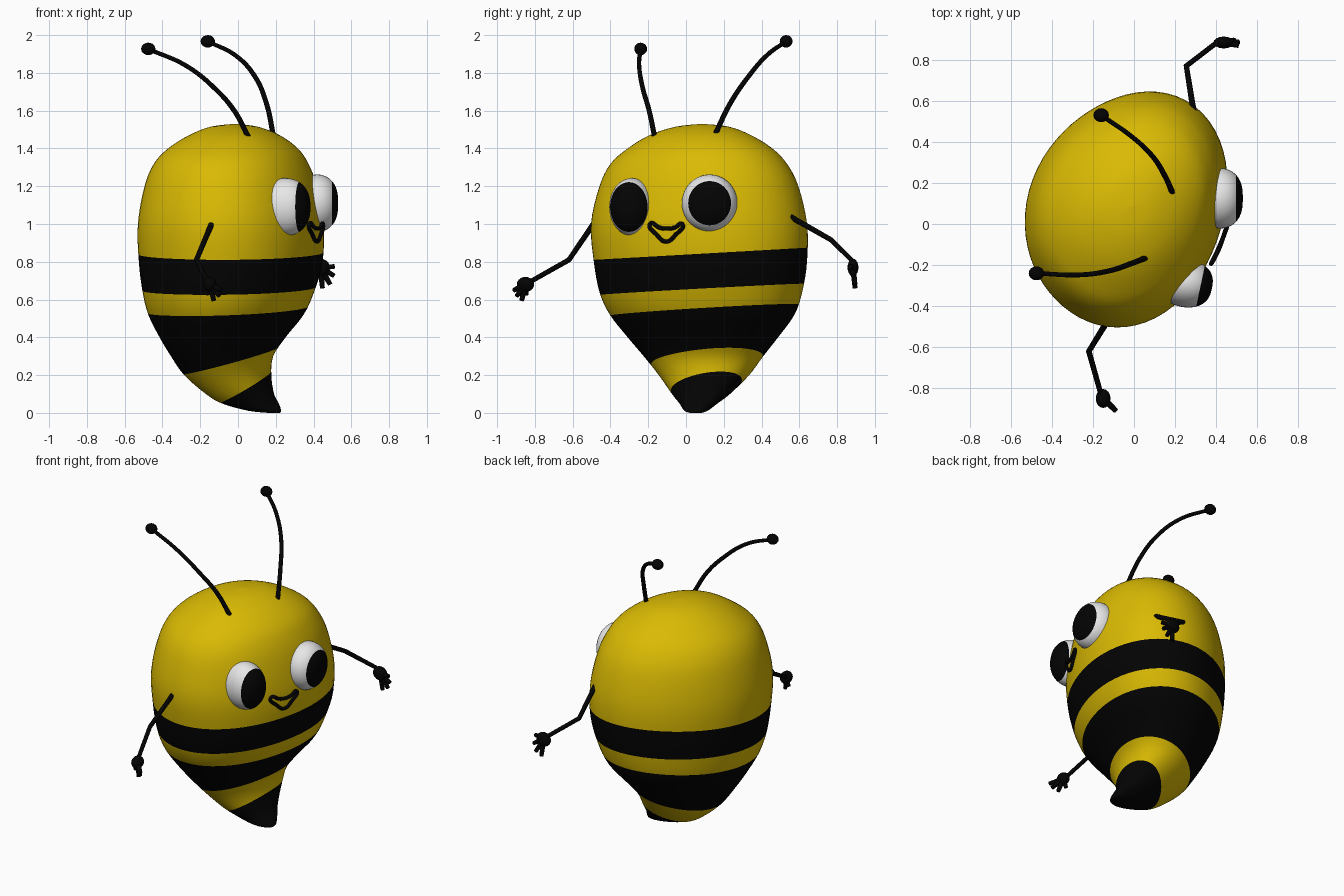
import bpy
import bmesh
import math
from mathutils import Vector, Matrix

starter = bpy.data.objects.get("Cube")
if starter:
    bpy.data.objects.remove(starter, do_unlink=True)


def make_material(name, colour):
    material = bpy.data.materials.new(name)
    material.use_nodes = True
    rgba = (*colour, 1)
    material.diffuse_color = rgba
    material.node_tree.nodes["Principled BSDF"].inputs["Base Color"].default_value = rgba
    return material


YELLOW = make_material("honey yellow", (.7, .49, .001))
BLACK = make_material("soft black", (.001, .001, .001))
WHITE = make_material("eye white", (.8, .8, .8))


def finish(bm, name, materials):
    """Turn a bmesh into a smooth shaded object."""
    bmesh.ops.recalc_face_normals(bm, faces=bm.faces)
    mesh = bpy.data.meshes.new(name)
    bm.to_mesh(mesh)
    bm.free()
    for material in materials:
        mesh.materials.append(material)
    obj = bpy.data.objects.new(name, mesh)
    bpy.context.collection.objects.link(obj)
    smooth(obj)


def smooth(obj):
    bpy.ops.object.select_all(action='DESELECT')
    obj.select_set(True)
    bpy.context.view_layer.objects.active = obj
    bpy.ops.object.shade_smooth_by_angle(angle=math.radians(50))


def tube(name, points, radius, curved=False, closed=False, tip=1.0):
    """Black round tube along a path, converted to a mesh."""
    curve = bpy.data.curves.new(name, 'CURVE')
    curve.dimensions = '3D'
    curve.bevel_depth = radius
    curve.bevel_resolution = 3
    curve.use_fill_caps = True
    spline = curve.splines.new('BEZIER' if curved else 'POLY')
    knots = spline.bezier_points if curved else spline.points
    knots.add(len(points) - 1)
    for i, (knot, point) in enumerate(zip(knots, points)):
        knot.radius = 1 + (tip - 1) * i / (len(points) - 1)
        if curved:
            knot.co = point
            knot.handle_left_type = knot.handle_right_type = 'AUTO'
        else:
            knot.co = (*point, 1)
    spline.use_cyclic_u = closed
    curve.materials.append(BLACK)
    obj = bpy.data.objects.new(name, curve)
    bpy.context.collection.objects.link(obj)
    bpy.ops.object.select_all(action='DESELECT')
    obj.select_set(True)
    bpy.context.view_layer.objects.active = obj
    bpy.ops.object.convert(target='MESH')
    smooth(bpy.context.view_layer.objects.active)


def ball(name, centre, size):
    """Black ellipsoid."""
    bm = bmesh.new()
    bmesh.ops.create_uvsphere(bm, u_segments=16, v_segments=10, radius=1)
    bmesh.ops.transform(bm, verts=bm.verts,
                        matrix=Matrix.LocRotScale(Vector(centre), None, Vector(size)))
    finish(bm, name, [BLACK])


# Body outline: height, back, front, right and left limits of each ring
OUTLINE = [
    (0, .16, .222, .02, .08), (.012, .05, .228, -.01, .115),
    (.05, -.085, .215, -.035, .165), (.1, -.17, .19, -.075, .23),
    (.2, -.285, .175, -.145, .33), (.3, -.355, .185, -.225, .403),
    (.4, -.415, .25, -.31, .48), (.52, -.475, .345, -.405, .565),
    (.64, -.505, .4, -.46, .605), (.8, -.525, .445, -.49, .63),
    (1, -.53, .45, -.505, .63), (1.2, -.495, .415, -.46, .585),
    (1.32, -.445, .37, -.4, .525), (1.4, -.37, .315, -.31, .45),
    (1.47, -.26, .22, -.195, .34), (1.515, -.145, .105, -.055, .225),
    (1.53, -.02, -.01, .08, .09)]
# Stripe edges as planes: height, slope along x, slope along y
STRIPES = [(.838, 0, .057), (.65, .01, .053), (.54, .03, .055),
           (.28, .27, .04), (.105, .58, .07)]
SEGMENTS, STEPS, TWIST = 64, 4, .12


def blend(a, b, c, d, t):
    """Smooth curve through b and c."""
    return b + t / 2 * (c - a + t * (2 * a - 5 * b + 4 * c - d + t * (3 * (b - c) + d - a)))


def body_rows():
    last = len(OUTLINE) - 1
    for i in range(last):
        keys = [OUTLINE[min(max(i + k, 0), last)] for k in (-1, 0, 1, 2)]
        for step in range(STEPS):
            yield [blend(*values, step / STEPS) for values in zip(*keys)]
    yield OUTLINE[last]


# Body: lofted rings, fuller on the front left, cut along the stripe edges
bm = bmesh.new()
rings = []
for z, x0, x1, y0, y1 in body_rows():
    ring = []
    for s in range(SEGMENTS):
        a = math.tau * s / SEGMENTS
        swell = 1 + math.sin(2 * a) * (.019 + .033 * (math.cos(a) + math.sin(a)))
        x = (x0 + x1) / 2 + (x1 - x0) / 2 * math.cos(a) * swell
        y = (y0 + y1) / 2 + (y1 - y0) / 2 * math.sin(a + TWIST) * swell
        ring.append(bm.verts.new((x, y, max(z, 0))))
    rings.append(ring)
for low, high in zip(rings, rings[1:]):
    for s in range(SEGMENTS):
        n = (s + 1) % SEGMENTS
        bm.faces.new((low[s], low[n], high[n], high[s]))
bm.faces.new(rings[0][::-1])
bm.faces.new(rings[-1])
for height, kx, ky in STRIPES:
    bmesh.ops.bisect_plane(bm, geom=bm.verts[:] + bm.edges[:] + bm.faces[:], dist=1e-5,
                           plane_co=(0, 0, height), plane_no=(-kx, -ky, 1))
for face in bm.faces:
    c = face.calc_center_median()
    edges_above = sum(c.z < h + kx * c.x + ky * c.y for h, kx, ky in STRIPES)
    face.material_index = edges_above % 2
finish(bm, "striped_body", [YELLOW, BLACK])


# Eyes: full-sided ellipsoids with the pole facing forward and a black pupil cap
def eye(name, centre, size, yaw, pupil_angle):
    bm = bmesh.new()
    bmesh.ops.create_uvsphere(bm, u_segments=40, v_segments=36, radius=1)
    for face in bm.faces:
        face.material_index = int(face.calc_center_median().z > math.cos(math.radians(pupil_angle)))
    for vert in bm.verts:
        radius = vert.co.xy.length
        if radius > 1e-4:
            vert.co.xy *= radius ** -.25
    turn = Matrix.Rotation(math.radians(90), 4, 'Y')
    place = (Matrix.Translation(centre) @ Matrix.Rotation(math.radians(yaw), 4, 'Z')
             @ Matrix.Diagonal((*size, 1)))
    bmesh.ops.transform(bm, verts=bm.verts, matrix=place @ turn)
    finish(bm, name, [WHITE, BLACK])


eye("left_eye", (.42, .125, 1.11), (.11, .147, .152), 0, 45)
eye("right_eye", (.25, -.287, 1.09), (.132, .118, .153), -12, 55)

# Mouth: open smile outline
tube("smile", [(.45, -.02, 1), (.438, -.055, .943), (.418, -.105, .907), (.395, -.155, .943),
               (.378, -.19, 1), (.405, -.14, .981), (.42, -.105, .975), (.436, -.06, .981)],
     .011, curved=True, closed=True)

# Antennae with ball tips
ANTENNAE = {
    "left": [(.188, .15, 1.465), (.15, .235, 1.64), (.09, .33, 1.78),
             (-.01, .425, 1.89), (-.16, .53, 1.967)],
    "right": [(.058, -.165, 1.455), (-.02, -.195, 1.6), (-.12, -.228, 1.715),
              (-.27, -.248, 1.835), (-.475, -.24, 1.927)]}
for side, path in ANTENNAE.items():
    tube(side + "_antenna", path, .014, curved=True, tip=.8)
    ball(side + "_antenna_tip", path[-1], (.038, .034, .033))

# Arms: shoulder, elbow, wrist, palm, then palm size and finger tips
ARMS = {
    "left": ([(.29, .55, 1.04), (.255, .77, .915), (.405, .885, .8)],
             (.437, .884, .77), (.05, .029, .046),
             [(.51, .87, .775), (.51, .885, .725), (.488, .895, .68), (.447, .895, .66)]),
    "right": ([(-.14, -.49, 1), (-.22, -.62, .81), (-.165, -.815, .7)],
              (-.15, -.85, .68), (.036, .046, .04),
              [(-.088, -.91, .65), (-.1, -.895, .62), (-.128, -.87, .595), (-.17, -.845, .625)])}
for side, (path, palm, palm_size, tips) in ARMS.items():
    tube(side + "_arm", path + [palm], .015, tip=.8)
    ball(side + "_palm", palm, palm_size)
    for number, end in enumerate(tips, 1):
        tube(f"{side}_finger_{number}", [palm, end], .016, tip=.8)
